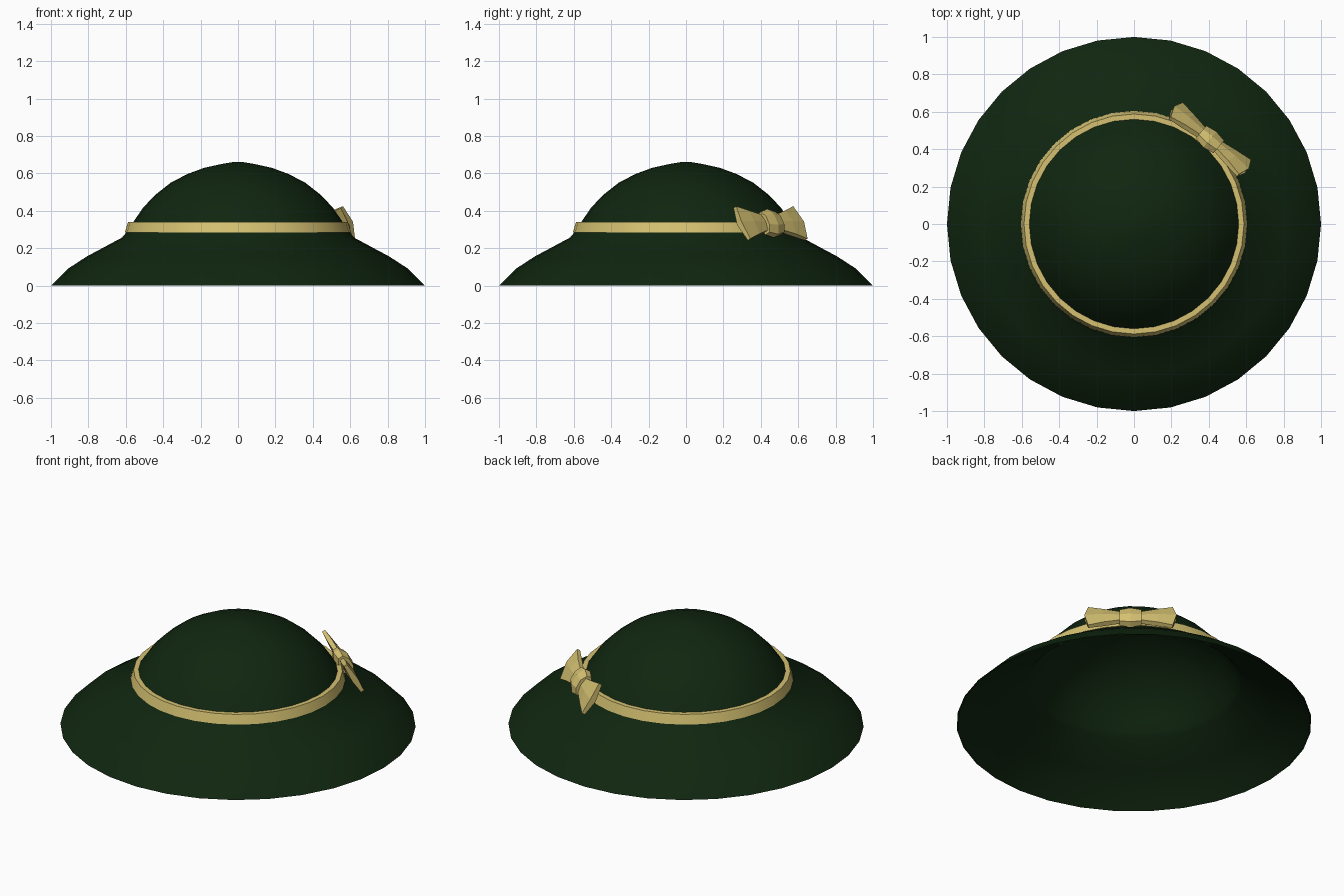
import bpy, math
from mathutils import Vector

if "Cube" in bpy.data.objects:
    bpy.data.objects.remove(bpy.data.objects["Cube"])

SIDES = 32


def material(name, rgb):
    m = bpy.data.materials.new(name)
    m.diffuse_color = (*rgb, 1)
    m.use_nodes = True
    m.node_tree.nodes["Principled BSDF"].inputs["Base Color"].default_value = m.diffuse_color
    return m


green = material("dark green felt", (0.005, 0.019, 0.005))
gold = material("gold ribbon", (0.66, 0.53, 0.165))


def make(name, verts, faces, mat, smooth_angle=None):
    mesh = bpy.data.meshes.new(name)
    mesh.from_pydata(verts, [], faces)
    mesh.materials.append(mat)
    ob = bpy.data.objects.new(name, mesh)
    bpy.context.collection.objects.link(ob)
    bpy.ops.object.select_all(action='DESELECT')
    ob.select_set(True)
    bpy.context.view_layer.objects.active = ob
    # make normals consistent
    bpy.ops.object.mode_set(mode='EDIT')
    bpy.ops.mesh.select_all(action='SELECT')
    bpy.ops.mesh.remove_doubles(threshold=0.0005)
    bpy.ops.mesh.normals_make_consistent(inside=False)
    bpy.ops.object.mode_set(mode='OBJECT')
    if smooth_angle:
        bpy.ops.object.shade_smooth_by_angle(angle=math.radians(smooth_angle))
    return ob


def lathe(name, profile, mat, closed, angle):
    """Revolve (radius, height) points about z."""
    n = len(profile)
    verts = [(r * math.cos(2 * math.pi * i / SIDES), r * math.sin(2 * math.pi * i / SIDES), z)
             for i in range(SIDES) for r, z in profile]
    faces = []
    for i in range(SIDES):
        a, b = i * n, (i + 1) % SIDES * n
        for k in range(n if closed else n - 1):
            q = (k + 1) % n
            faces.append((a + k, b + k, b + q, a + q))
    return make(name, verts, faces, mat, angle)


def loft(name, rings, mat):
    """Skin equal-sized rings of points and cap both ends."""
    n = len(rings[0])
    verts = [p for r in rings for p in r]
    faces = [(j * n + k, j * n + (k + 1) % n, (j + 1) * n + (k + 1) % n, (j + 1) * n + k)
             for j in range(len(rings) - 1) for k in range(n)]
    faces += [tuple(range(n)), tuple(range(len(verts) - n, len(verts)))]
    return make(name, verts, faces, mat)


# Hat: brim and crown as one thin shell
outer = [(1.0, 0.0), (0.91, 0.09), (0.81, 0.155), (0.62, 0.257), (0.597, 0.285),
         (0.56, 0.34), (0.505, 0.42), (0.44, 0.487), (0.36, 0.55), (0.27, 0.597),
         (0.18, 0.63), (0.09, 0.65), (0.03, 0.66), (0.0, 0.66)]
inner = [(max(r - 0.008, 0) if r > 0 else 0, max(z - 0.01, 0)) for r, z in reversed(outer)]
lathe("hat_body", outer + inner, green, False, 40)

# Ribbon band round the crown
lathe("hat_band", [(0.59, 0.284), (0.605, 0.284), (0.588, 0.34), (0.555, 0.34)], gold, True, 25)

# Bow frame: along the band, out from the crown, and up the sloping crown
az, tilt = math.radians(50), math.radians(30)
normal = Vector((math.cos(az), math.sin(az), 0))
along = Vector((math.sin(az), -math.cos(az), 0))
up = Vector((0, 0, math.cos(tilt))) - normal * math.sin(tilt)
out = normal * math.cos(tilt) + Vector((0, 0, math.sin(tilt)))
centre = normal * 0.607 + along * 0.02 + Vector((0, 0, 0.333))


def bow_point(s, h, d):
    return centre + along * s + up * h + out * d


def wing_ring(s, mid, half, edge, belly):
    pts = [(s, half, edge), (mid, 0, belly), (s, -half, edge)]
    return [bow_point(*p) for p in pts] + [bow_point(a, h, -d) for a, h, d in reversed(pts)]


# Bow loops, flaring outwards on both sides
for side, label in ((-1, "left"), (1, "right")):
    loft("bow_loop_" + label, [wing_ring(side * 0.04, side * 0.04, 0.042, 0.012, 0.02),
                               wing_ring(side * 0.15, side * 0.16, 0.072, 0.014, 0.024),
                               wing_ring(side * 0.238, side * 0.26, 0.10, 0.010, 0.018)], gold)

# Bow knot
knot = []
for s, k in ((-0.062, 0.8), (0, 1.0), (0.062, 0.8)):
    knot.append([bow_point(s, 0.078 * k * math.cos(math.radians(22.5 + 45 * i)) / 0.924,
                           0.045 * k * math.sin(math.radians(22.5 + 45 * i)) / 0.924)
                 for i in range(8)])
loft("bow_knot", knot, gold)
